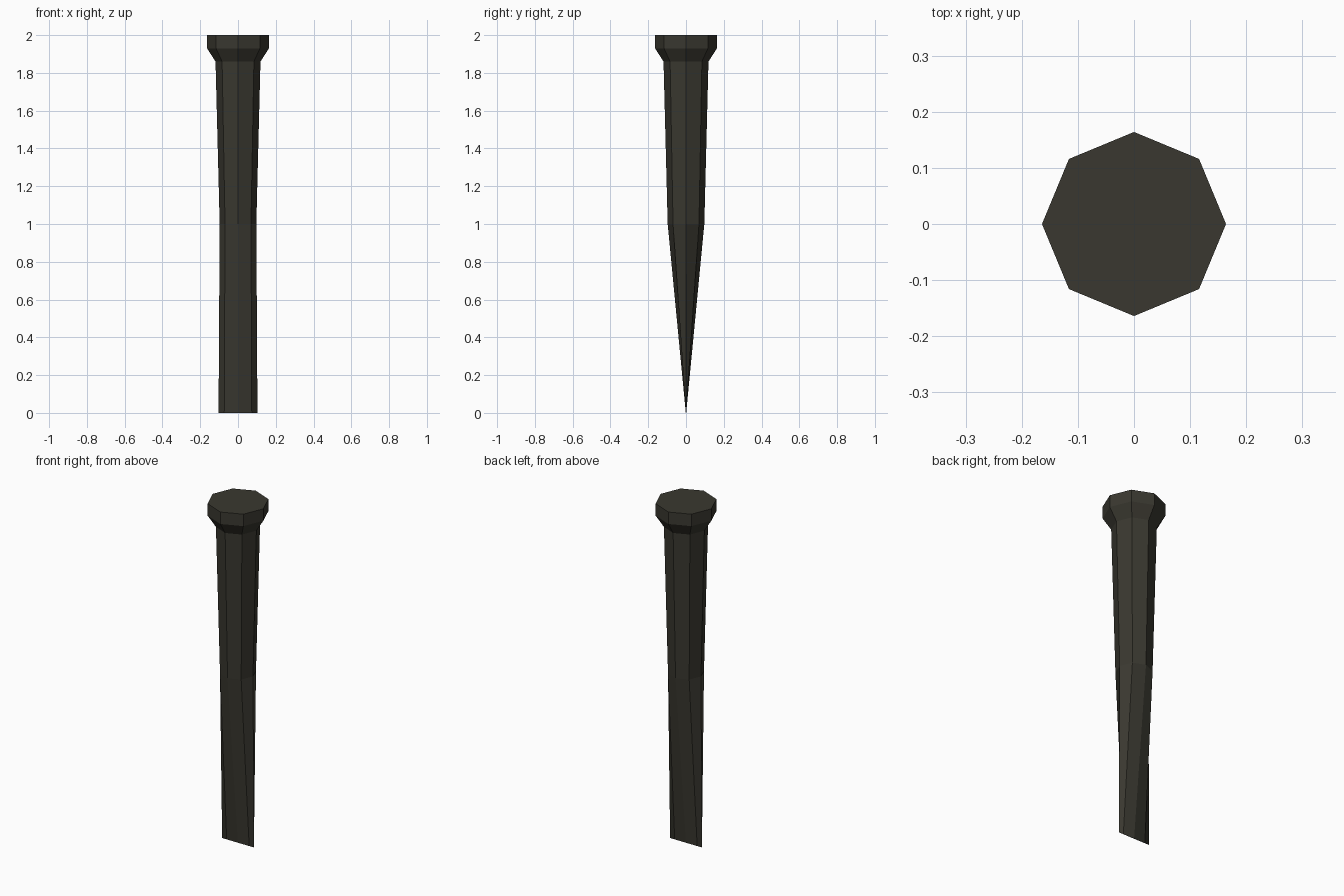
import bpy, bmesh, math

if "Cube" in bpy.data.objects:
    bpy.data.objects.remove(bpy.data.objects["Cube"])

SIDES = 8
# (height, x radius, y radius) from cutting edge to striking head
RINGS = [
    (0.00, 0.103, 0.001),
    (1.00, 0.097, 0.097),
    (1.86, 0.119, 0.119),
    (1.93, 0.164, 0.164),
    (2.00, 0.164, 0.164),
]

steel = bpy.data.materials.new("dark_iron")
steel.diffuse_color = (0.041, 0.039, 0.029, 1)
steel.use_nodes = True
steel.node_tree.nodes["Principled BSDF"].inputs["Base Color"].default_value = steel.diffuse_color

# Octagonal shaft lofted through the rings, flattened to a wedge at the bottom
bm = bmesh.new()
loops = []
for z, rx, ry in RINGS:
    loops.append([bm.verts.new((rx * math.cos(a), ry * math.sin(a), z))
                  for a in (math.tau * i / SIDES for i in range(SIDES))])
for low, high in zip(loops, loops[1:]):
    for i in range(SIDES):
        j = (i + 1) % SIDES
        bm.faces.new((low[i], low[j], high[j], high[i]))

# Blade edge and flat head
bm.faces.new(loops[0][::-1])
bm.faces.new(loops[-1])

mesh = bpy.data.meshes.new("chisel")
bm.to_mesh(mesh)
bm.free()
mesh.materials.append(steel)
bpy.context.collection.objects.link(bpy.data.objects.new("chisel", mesh))
